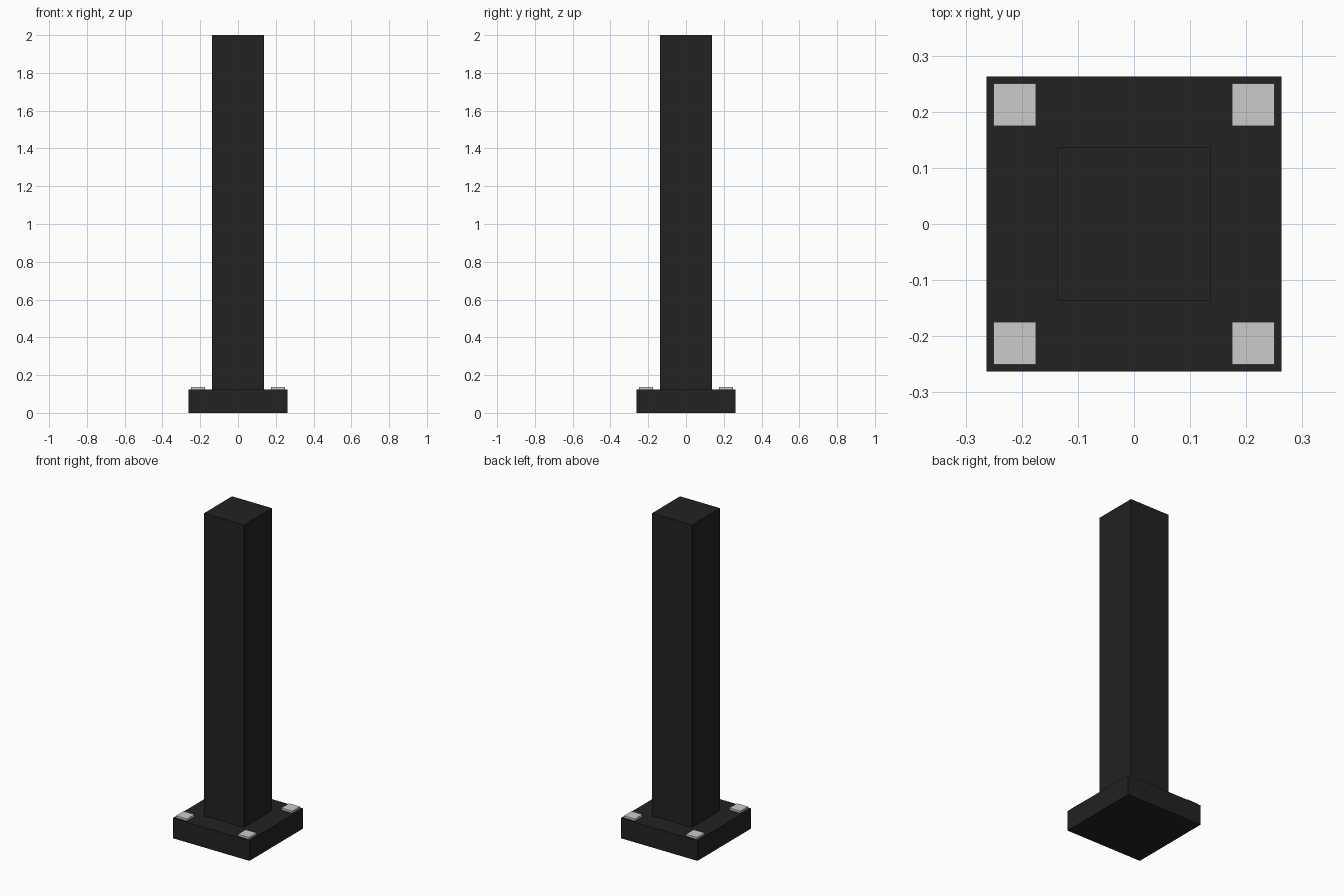
import bpy

if "Cube" in bpy.data.objects:
    bpy.data.objects.remove(bpy.data.objects["Cube"])


def material(name, value):
    mat = bpy.data.materials.new(name)
    mat.diffuse_color = (value, value, value, 1)
    mat.use_nodes = True
    mat.node_tree.nodes["Principled BSDF"].inputs["Base Color"].default_value = mat.diffuse_color
    return mat


def box(name, width, bottom, top, mat, x=0, y=0):
    bpy.ops.mesh.primitive_cube_add(size=1, location=(x, y, (bottom + top) / 2))
    obj = bpy.context.object
    obj.name = name
    obj.scale = (width, width, top - bottom)
    bpy.ops.object.transform_apply(location=False, rotation=False, scale=True)
    obj.data.materials.append(mat)
    return obj


black = material("black_paint", 0.016)
steel = material("light_steel", 0.6)

# Square foot plate and tall post
box("base_plate", 0.525, 0, 0.125, black)
box("post", 0.273, 0.125, 2, black)

# Flat bolt heads on the four corners of the plate
for x in (-0.2125, 0.2125):
    for y in (-0.2125, 0.2125):
        box("corner_bolt", 0.075, 0.125, 0.1375, steel, x, y)
